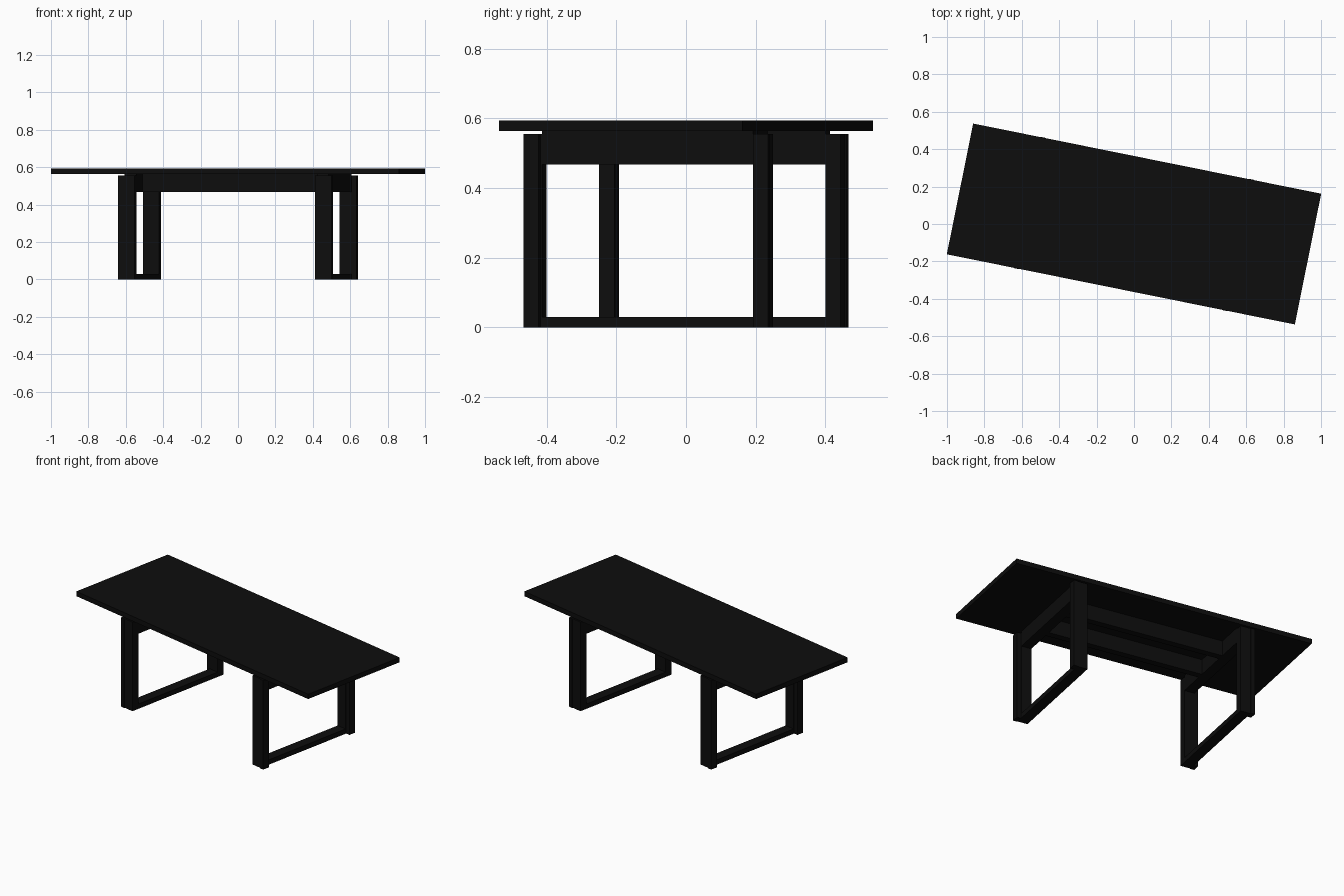
import bpy
from math import radians
from mathutils import Matrix

cube = bpy.data.objects.get("Cube")
if cube:
    bpy.data.objects.remove(cube, do_unlink=True)

black = bpy.data.materials.new("matte_black")
black.use_nodes = True
COLOUR = (0.004, 0.004, 0.004, 1)
black.diffuse_color = COLOUR
black.node_tree.nodes["Principled BSDF"].inputs["Base Color"].default_value = COLOUR

# The whole table stands turned about the vertical axis
TURN = Matrix.Rotation(radians(-11.4), 4, "Z")


def box(name, x, y, z):
    """Box between (low, high) limits in the table's own axes."""
    bpy.ops.mesh.primitive_cube_add(size=1)
    ob = bpy.context.object
    ob.name = name
    spans = (x, y, z)
    centre = [(a + b) / 2 for a, b in spans]
    size = [abs(b - a) for a, b in spans] + [1]
    ob.data.transform(TURN @ Matrix.Translation(centre) @ Matrix.Diagonal(size))
    ob.data.materials.append(black)
    return ob


def flip(span, sign):
    return tuple(sorted(sign * v for v in span))


TOP_Z = 0.563
INNER, MID, OUTER = 0.492, 0.556, 0.582

# Table top
box("table_top", (-0.949, 0.949), (-0.3565, 0.3565), (TOP_Z, 0.593))

# Two end frames
for sx, end in ((-1, "right"), (1, "left")):
    frame_x = flip((INNER, MID), sx)
    box(f"{end}_floor_rail", frame_x, (-0.312, 0.312), (0, 0.03))
    box(f"{end}_cross_beam", frame_x, (-0.309, 0.309), (0.468, TOP_Z))
    for sy, side in ((-1, "front"), (1, "back")):
        box(f"{end}_{side}_leg", frame_x, flip((0.309, 0.354), sy), (0, 0.555))
        # Outer part of the leg, stepped slightly outward
        box(f"{end}_{side}_leg_outer", flip((MID, OUTER), sx),
            flip((0.314, 0.358), sy), (0, 0.555))

# Long beams joining the frames under the top
for sy, side in ((-1, "front"), (1, "back")):
    box(f"{side}_long_beam", (-INNER, INNER), flip((0.1, 0.14), sy), (0.468, TOP_Z))
